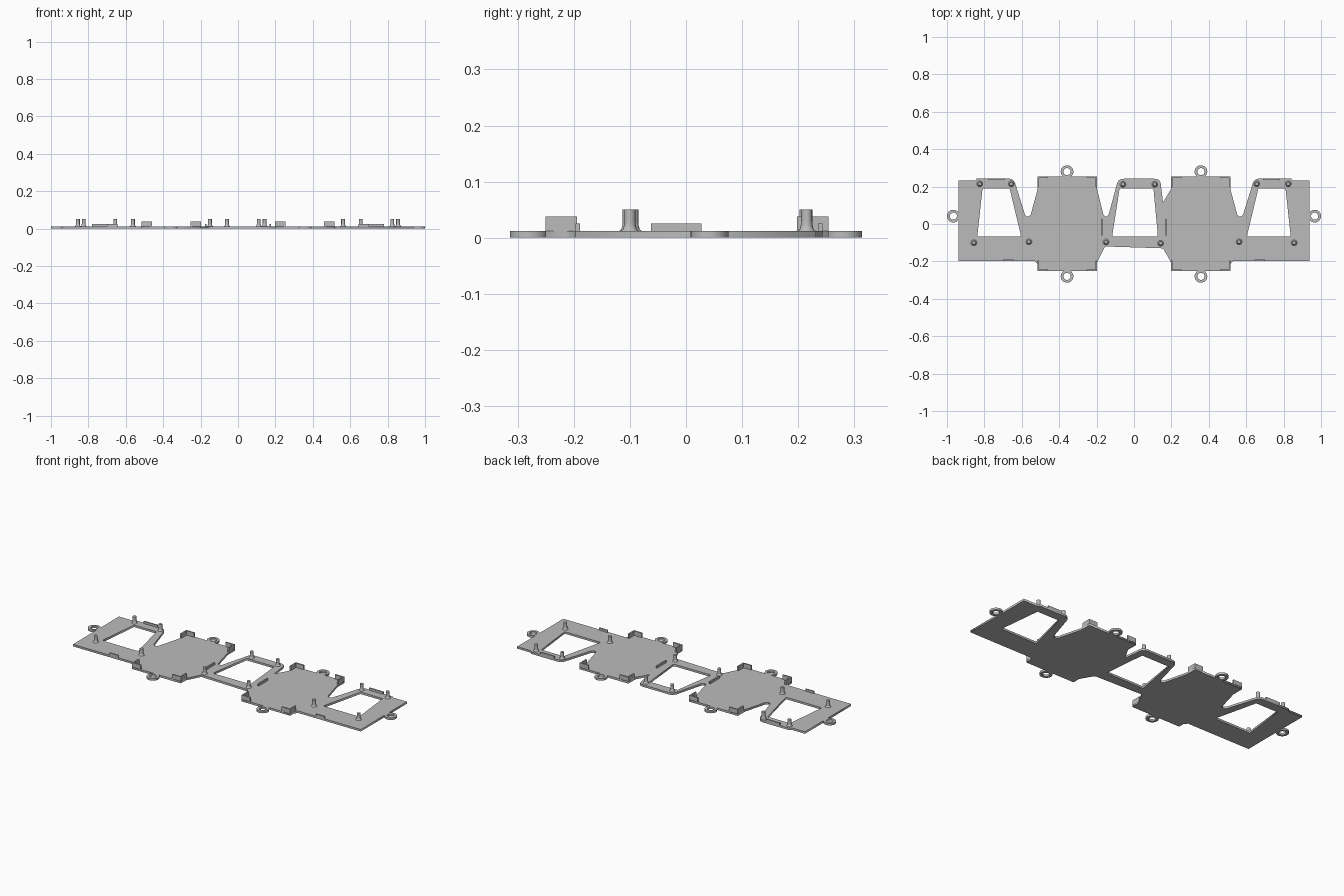
import bpy, bmesh, math
from mathutils import Vector

if "Cube" in bpy.data.objects:
    bpy.data.objects.remove(bpy.data.objects["Cube"], do_unlink=True)

T = 0.012   # plate thickness
grey = bpy.data.materials.new("plain grey")
grey.use_nodes = True
grey.diffuse_color = (0.5, 0.5, 0.5, 1)
grey.node_tree.nodes["Principled BSDF"].inputs["Base Color"].default_value = (0.5, 0.5, 0.5, 1)


def add_mesh(name, mesh):
    obj = bpy.data.objects.new(name, mesh)
    mesh.materials.clear()
    mesh.materials.append(grey)
    bpy.context.collection.objects.link(obj)
    return obj


def rounded(points):
    """Replace each (x, y, r) corner by a small arc cutting r back along its edges."""
    out = []
    for i, (x, y, r) in enumerate(points):
        p = Vector((x, y))
        if r == 0:
            out.append(p)
            continue
        a = p + (Vector(points[i - 1][:2]) - p).normalized() * r
        b = p + (Vector(points[(i + 1) % len(points)][:2]) - p).normalized() * r
        for k in range(6):
            t = k / 5
            out.append(a * (1 - t) ** 2 + p * 2 * t * (1 - t) + b * t * t)
    return out


def flat_plate(name, loops):
    """Flat plate from an outline followed by its holes."""
    curve = bpy.data.curves.new(name, "CURVE")
    curve.dimensions = "2D"
    curve.fill_mode = "BOTH"
    curve.extrude = T / 2
    for loop in loops:
        spline = curve.splines.new("POLY")
        spline.points.add(len(loop) - 1)
        for pt, co in zip(spline.points, loop):
            pt.co = (co.x, co.y, T / 2, 1)
        spline.use_cyclic_u = True
    temp = bpy.data.objects.new(name + "_curve", curve)
    bpy.context.collection.objects.link(temp)
    bpy.context.view_layer.update()
    mesh = bpy.data.meshes.new_from_object(
        temp.evaluated_get(bpy.context.evaluated_depsgraph_get()))
    bpy.data.objects.remove(temp, do_unlink=True)
    bm = bmesh.new()
    bm.from_mesh(mesh)
    bmesh.ops.remove_doubles(bm, verts=bm.verts, dist=1e-5)
    bmesh.ops.recalc_face_normals(bm, faces=bm.faces)
    bm.to_mesh(mesh)
    bm.free()
    return add_mesh(name, mesh)


def box(name, x0, x1, y0, y1, top):
    bm = bmesh.new()
    bmesh.ops.create_cube(bm, size=1)
    z0 = T / 2
    for v in bm.verts:
        v.co = ((x0 + x1) / 2 + v.co.x * (x1 - x0), (y0 + y1) / 2 + v.co.y * (y1 - y0),
                (z0 + top) / 2 + v.co.z * (top - z0))
    mesh = bpy.data.meshes.new(name)
    bm.to_mesh(mesh)
    bm.free()
    return add_mesh(name, mesh)


def lathe(name, x, y, profile, closed=False, sides=24):
    bm = bmesh.new()
    rings = [[bm.verts.new((x + r * math.cos(math.tau * k / sides),
                            y + r * math.sin(math.tau * k / sides), z))
              for k in range(sides)] for r, z in profile]
    pairs = list(zip(rings, rings[1:]))
    if closed:
        pairs.append((rings[-1], rings[0]))
    else:
        bm.faces.new(rings[-1])
    for lo, hi in pairs:
        for k in range(sides):
            n = (k + 1) % sides
            bm.faces.new((lo[k], lo[n], hi[n], hi[k]))
    bmesh.ops.recalc_face_normals(bm, faces=bm.faces)
    mesh = bpy.data.meshes.new(name)
    bm.to_mesh(mesh)
    bm.free()
    obj = add_mesh(name, mesh)
    bpy.ops.object.select_all(action="DESELECT")
    obj.select_set(True)
    bpy.context.view_layer.objects.active = obj
    bpy.ops.object.shade_smooth_by_angle(angle=math.radians(35))


# Base plate: two trays, two outer wings and a linking frame, with three windows
wing = [(0.198, -0.25, 0), (0.515, -0.25, 0), (0.515, -0.215, 0), (0.53, -0.197, 0),
        (0.938, -0.197, 0), (0.938, 0.232, 0), (0.85, 0.232, 0), (0.84, 0.243, 0),
        (0.643, 0.243, 0.03), (0.58, 0.04, 0.015), (0.555, 0.04, 0.015),
        (0.515, 0.187, 0), (0.515, 0.254, 0), (0.198, 0.254, 0)]
link_back = [(0.198, 0.187, 0), (0.155, 0.115, 0), (0.14, 0.242, 0.03),
             (-0.084, 0.242, 0.03), (-0.138, 0.04, 0.015), (-0.161, 0.04, 0.015),
             (-0.198, 0.187, 0)]
link_front = [(-0.198, -0.205, 0), (-0.155, -0.12, 0.01), (0.155, -0.13, 0.01),
              (0.198, -0.205, 0)]
mirrored = [(-x, y, r) for x, y, r in reversed(wing)]
outline = wing + link_back + mirrored + link_front
window = [(0.603, -0.068, 0.012), (0.838, -0.068, 0.012), (0.81, 0.19, 0), (0.665, 0.19, 0)]
link_window = [(-0.117, -0.067, 0.012), (0.128, -0.067, 0.012), (0.104, 0.19, 0), (-0.077, 0.19, 0)]
flat_plate("base_plate", [rounded(outline), rounded(window),
                          rounded([(-x, y, r) for x, y, r in reversed(window)]),
                          rounded(link_window)])

# Screw eyelets
eyelet = [(0.034, 0), (0.034, T), (0.019, T), (0.019, 0)]
for s in (-1, 1):
    for x, y in ((0.358, 0.28), (0.358, -0.28), (0.966, 0.042)):
        lathe("eyelet", s * x, y, eyelet, closed=True)

# Locating pins with flared feet
pin = [(0.016, T), (0.0125, 0.015), (0.0105, 0.022), (0.01, 0.03), (0.01, 0.05)]
pins = [(s * x, y) for s in (-1, 1) for x, y in
        ((0.825, 0.215), (0.656, 0.215), (0.856, -0.1), (0.562, -0.095))]
pins += [(-0.15, -0.096), (0.142, -0.103), (-0.059, 0.212), (0.111, 0.212)]
for x, y in pins:
    lathe("locating_pin", x, y, pin, sides=16)

# Corner brackets around each tray
W = 0.008
for s in (-1, 1):
    for x, dx in ((0.198, 1), (0.515, -1)):
        for y, dy in ((-0.25, 1), (0.254, -1)):
            for name, lx, ly in (("corner_wall_long", 0.056, W), ("corner_wall_side", W, 0.056)):
                xs = sorted((s * x, s * (x + dx * lx)))
                ys = sorted((y, y + dy * ly))
                box(name, *xs, *ys, 0.038)

    # Low edge stops on the wings
    box("back_edge_stop", *sorted((s * 0.69, s * 0.78)), 0.235, 0.243, 0.025)
    box("front_edge_stop", *sorted((s * 0.645, s * 0.70)), -0.197, -0.189, 0.025)

    # Low side stop between tray and linking frame
    box("side_stop", s * 0.173 - W / 2, s * 0.173 + W / 2, -0.062, 0.028, 0.025)
